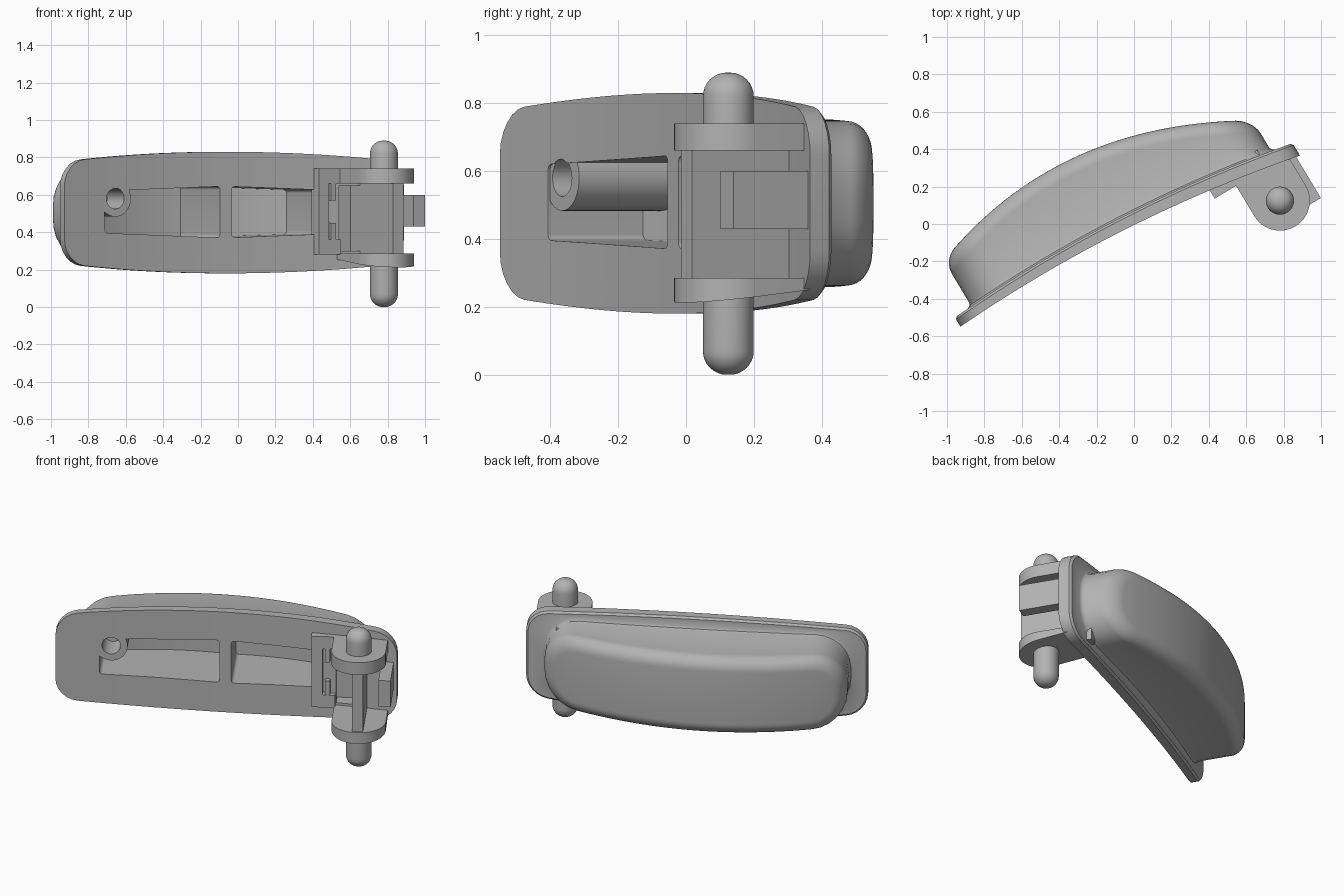
import bpy, bmesh, math
from mathutils import Matrix

if "Cube" in bpy.data.objects:
    bpy.data.objects.remove(bpy.data.objects["Cube"], do_unlink=True)

grey = bpy.data.materials.new("plain grey")
grey.use_nodes = True
COLOUR = (0.45, 0.45, 0.45, 1)
grey.diffuse_color = COLOUR
grey.node_tree.nodes["Principled BSDF"].inputs["Base Color"].default_value = COLOUR

# The part is laid out along u (length) and v (depth), then turned about z.
TURN = Matrix.Rotation(math.radians(31), 4, "Z")
MID = 0.505
PIN_U, PIN_V = 0.733, -0.295


def front(u):
    return -0.005 - 0.083 * u - 0.066 * u * u


def back(u):
    d = u - 0.035
    return 0.452 - 0.172 * d - 0.265 * d * d


def finish(name, bm):
    bmesh.ops.recalc_face_normals(bm, faces=bm.faces)
    bm.transform(TURN)
    mesh = bpy.data.meshes.new(name)
    bm.to_mesh(mesh)
    bm.free()
    mesh.materials.append(grey)
    ob = bpy.data.objects.new(name, mesh)
    bpy.context.collection.objects.link(ob)
    return ob


def outline(u0, u1, height, corner, depth, zc=MID):
    """Closed ring of a rounded oblong; height and depth are functions of u."""
    steps = [i / 6 * math.pi / 2 for i in range(7)]
    ends = [(corner * (1 - math.cos(a)), corner * (1 - math.sin(a))) for a in steps]
    half = [(u0 + t, drop) for t, drop in ends]
    a, b = u0 + corner, u1 - corner
    half += [(a + (b - a) * i / 24, 0) for i in range(1, 24)]
    half += [(u1 - t, drop) for t, drop in reversed(ends)]
    top = [(u, depth(u), zc + height(u) - d) for u, d in half]
    low = [(u, depth(u), zc - height(u) + d) for u, d in reversed(half)]
    return top + low


def loft(name, rings):
    bm = bmesh.new()
    loops = [[bm.verts.new(p) for p in ring] for ring in rings]
    n = len(loops[0])
    for a, b in zip(loops, loops[1:]):
        for i in range(n):
            j = (i + 1) % n
            bm.faces.new((a[i], a[j], b[j], b[i]))
    for cap in (loops[0], loops[-1]):
        for i in range(n // 2 - 1):
            bm.faces.new((cap[i], cap[i + 1], cap[n - 2 - i], cap[n - 1 - i]))
    return finish(name, bm)


def box(name, u, v, z):
    bm = bmesh.new()
    bmesh.ops.create_cube(bm, size=1)
    for p in bm.verts:
        p.co = [r[0] if c < 0 else r[1] for c, r in zip(p.co, (u, v, z))]
    return finish(name, bm)


def prism(name, points, z0, z1, slope):
    """Upright prism whose underside rises with v by the given slope."""
    bm = bmesh.new()
    low = [bm.verts.new((u, v, z0 + slope * (v + 0.455))) for u, v in points]
    face = bm.faces.new(low)
    new = bmesh.ops.extrude_face_region(bm, geom=[face])["geom"]
    for g in new:
        if isinstance(g, bmesh.types.BMVert):
            g.co.z = z1
    return finish(name, bm)


def rod(name, u, z, radius, v0, v1):
    bm = bmesh.new()
    bmesh.ops.create_cone(bm, cap_ends=True, segments=40, radius1=radius,
                          radius2=radius, depth=v1 - v0)
    bm.transform(Matrix.Translation((u, (v0 + v1) / 2, z)) @ Matrix.Rotation(math.pi / 2, 4, "X"))
    return finish(name, bm)


def combine(ob, tool, operation):
    mod = ob.modifiers.new("combine", "BOOLEAN")
    mod.operation, mod.object, mod.solver = operation, tool, "EXACT"
    bpy.context.view_layer.objects.active = ob
    bpy.ops.object.modifier_apply(modifier=mod.name)
    bpy.data.objects.remove(tool, do_unlink=True)


# Curved flange, thicker toward the hinge, and domed cover, lofted as one shell
def flange_back(u):
    return front(u) + 0.045 + 0.01 * (u + 1.078)


def flange_ring(inset, depth):
    return outline(-1.078 + inset, 0.949 - inset,
                   lambda u: 0.325 - inset - 0.052 * (u + 0.065) ** 2,
                   0.13 - inset, depth)


def cover_ring(inset, depth):
    return outline(-0.972 + inset, 0.83 - inset,
                   lambda u: 0.249 - inset - 0.015 * (u + 0.065) ** 2,
                   0.2 - inset, depth)


FILLET = 0.08
rings = [flange_ring(0, front), flange_ring(0, flange_back),
         flange_ring(0.012, lambda u: flange_back(u) + 0.012),
         cover_ring(-0.02, lambda u: flange_back(u) + 0.012),
         cover_ring(-0.006, lambda u: flange_back(u) + 0.02),
         cover_ring(0, lambda u: flange_back(u) + 0.035)]
for k in range(9):
    a = k / 8 * math.pi / 2
    drop = FILLET * (1 - math.sin(a))
    rings.append(cover_ring(FILLET * (1 - math.cos(a)), lambda u, d=drop: back(u) - d))
cover = loft("handle_cover", rings)


# Two deep pockets, widest at the rib left between them
def pocket_height(u):
    return 0.138 - 0.035 * abs(u + 0.08)


for u0, u1 in ((-0.82, -0.11), (-0.04, 0.465)):
    combine(cover, loft("pocket_cutter", [
        outline(u0, u1, pocket_height, 0.018, lambda u: front(u) - 0.05, 0.508),
        outline(u0, u1, pocket_height, 0.018, lambda u: back(u) - 0.06, 0.508)]), "DIFFERENCE")

# Screw boss with its hole
boss_front = front(-0.75) + 0.005
combine(cover, rod("boss", -0.75, 0.58, 0.097, boss_front, 0.37), "UNION")
combine(cover, rod("hole_cutter", -0.75, 0.58, 0.055, boss_front - 0.1, 0.2), "DIFFERENCE")

# Recess beside the hinge web
combine(cover, box("recess_cutter", (0.585, 0.72), (-0.3, 0.0), (0.3, 0.65)), "DIFFERENCE")

# Raised latch pad with a notch
pad = box("latch_pad", (0.44, 0.58), (-0.106, -0.03), (0.28, 0.74))
combine(pad, box("notch_cutter", (0.505, 0.7), (-0.2, 0.1), (0.36, 0.66)), "DIFFERENCE")
latch = box("latch_bar", (0.52, 0.55), (-0.1, 0.0), (0.35, 0.67))
combine(latch, box("latch_cutter", (0.5, 0.6), (-0.2, -0.06), (0.45, 0.57)), "DIFFERENCE")

# Hinge lugs, round at the pin and seated inside the flange
lug = [(PIN_U - 0.16, -0.05), (PIN_U + 0.16, -0.11)]
lug += [(PIN_U + 0.16 * math.cos(a), PIN_V - 0.16 * math.sin(a))
        for a in (i / 24 * math.pi for i in range(25))]
prism("upper_lug", lug, 0.66, 0.74, 0)
prism("lower_lug", lug, 0.212, 0.285, 0.11)

# Web between the lugs and the snap tab beside it
box("hinge_web", (PIN_U - 0.03, PIN_U + 0.035), (PIN_V - 0.145, 0.0), (0.25, 0.7))
box("snap_tab", (0.856, 0.928), (-0.395, -0.1), (0.43, 0.6))


# Hinge pins with domed ends, turned from a profile
def pin(name, root, tip):
    way = 1 if tip > root else -1
    r, dome = 0.075, 0.07
    profile = [(0, root), (r, root)]
    for i in range(9):
        a = i / 8 * math.pi / 2
        profile.append((r - dome + dome * math.cos(a), tip - way * dome * (1 - math.sin(a))))
    profile.append((0, tip))
    bm = bmesh.new()
    verts = [bm.verts.new((PIN_U + x, PIN_V, z)) for x, z in profile]
    edges = [bm.edges.new(pair) for pair in zip(verts, verts[1:])]
    bmesh.ops.spin(bm, geom=verts + edges, cent=(PIN_U, PIN_V, 0), axis=(0, 0, 1),
                   angle=2 * math.pi, steps=40, use_duplicate=False)
    bmesh.ops.remove_doubles(bm, verts=bm.verts, dist=0.0005)
    finish(name, bm)


pin("upper_pin", 0.7, 0.89)
pin("lower_pin", 0.26, 0.0)

# Smooth the rounds, keep the edges crisp
for ob in bpy.context.scene.objects:
    if ob.type == "MESH" and ob.data.materials and ob.data.materials[0] == grey:
        bpy.ops.object.select_all(action="DESELECT")
        ob.select_set(True)
        bpy.context.view_layer.objects.active = ob
        bpy.ops.object.shade_smooth_by_angle(angle=math.radians(35))
